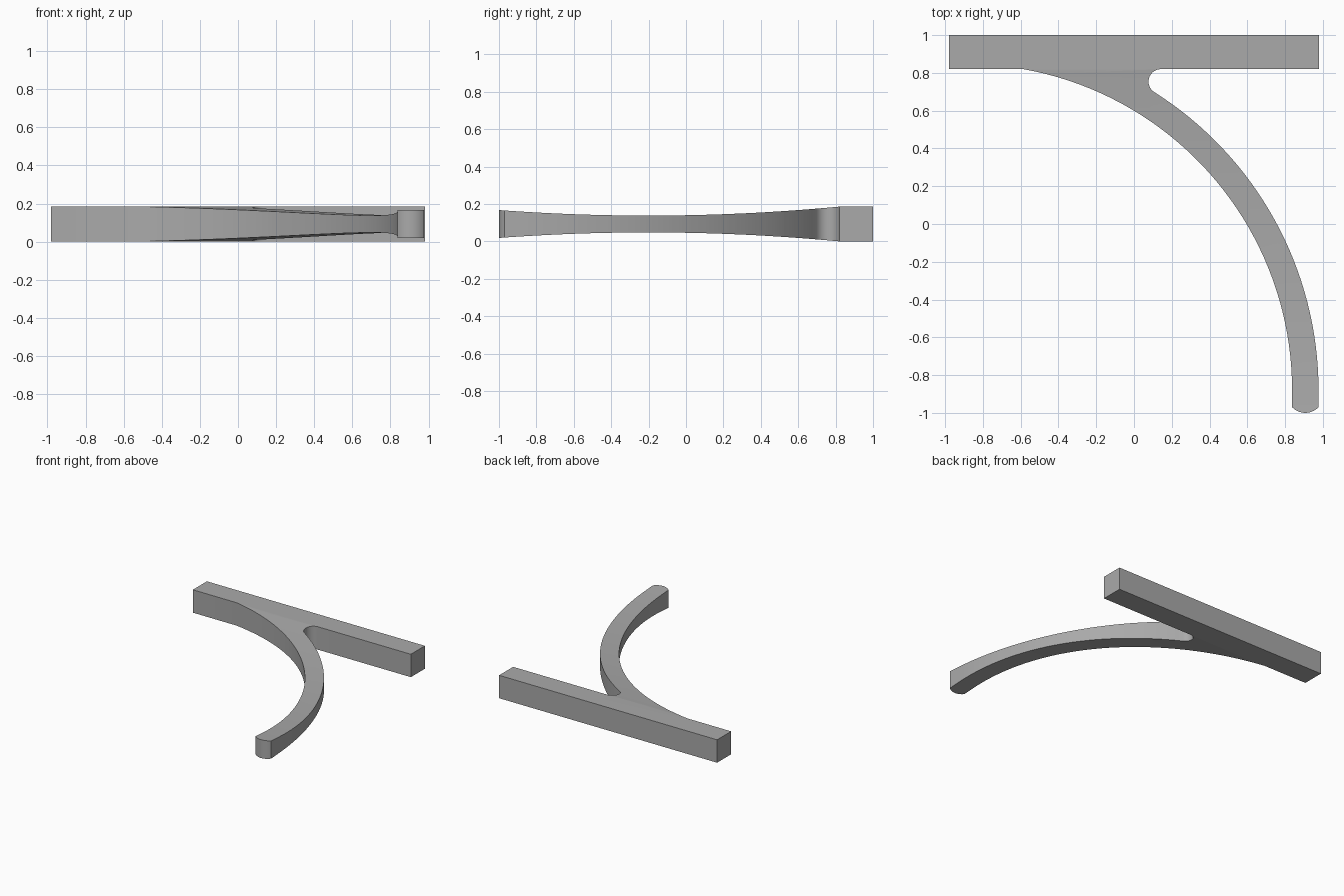
import bpy, bmesh
from math import sin, cos, pi, sqrt, acos, atan2, radians

cube = bpy.data.objects.get("Cube")
if cube:
    bpy.data.objects.remove(cube, do_unlink=True)

HEIGHT = 0.186          # thickness of the mounting bar
BAR_Y = 0.82            # front face of the bar
CX, CY = -0.89, -0.88   # centre of the arm's arcs
R_IN, R_OUT = 1.727, 1.867
R_FIL = 0.066           # fillet between arm and bar


def arc(cx, cy, r, a0, a1, n):
    return [(cx + r * cos(a0 + (a1 - a0) * i / n),
             cy + r * sin(a0 + (a1 - a0) * i / n)) for i in range(n + 1)]


# Outline of the curved arm
fil_y = BAR_Y - R_FIL
fil_x = CX + sqrt((R_OUT + R_FIL) ** 2 - (fil_y - CY) ** 2)
touch = atan2(fil_y - CY, fil_x - CX)
inner = arc(CX, CY, R_IN, pi - acos(-1) + atan2(BAR_Y - CY, sqrt(R_IN**2 - (BAR_Y - CY)**2)), 0, 40)
fillet = arc(fil_x, fil_y, R_FIL, pi + touch, pi / 2, 14)
outer = arc(CX, CY, R_OUT, 0, touch, 32)

# Rounded tip of the arm
x0, x1 = inner[-1][0], outer[0][0]
half, sag = (x1 - x0) / 2, 0.03
r_tip = (half ** 2 + sag ** 2) / (2 * sag)
spread = atan2(half, r_tip - sag)
tip = arc((x0 + x1) / 2, r_tip - 1, r_tip, -pi / 2 - spread, -pi / 2 + spread, 10)

# Bar and arm faces share the edge where they join
bm = bmesh.new()
arm = [bm.verts.new((x, y, 0)) for x, y in inner + tip + outer + fillet[1:]]
corners = [bm.verts.new((x, y, 0)) for x, y in
           ((0.98, BAR_Y), (0.98, 1), (-0.98, 1), (-0.98, BAR_Y))]
bm.faces.new(arm)
bm.faces.new([arm[0], arm[-1]] + corners)
ext = bmesh.ops.extrude_face_region(bm, geom=bm.faces[:], use_keep_orig=True)
for v in ext["geom"]:
    if isinstance(v, bmesh.types.BMVert):
        v.co.z = HEIGHT

# Cut rows along the arm, then pinch its thickness towards the middle
ROWS = 36
for i in range(ROWS):
    y = -0.96 + (BAR_Y + 0.96) * i / ROWS
    bmesh.ops.bisect_plane(bm, geom=bm.verts[:] + bm.edges[:] + bm.faces[:],
                           plane_co=(0, y, 0), plane_no=(0, 1, 0))
for v in bm.verts:
    if v.co.y < BAR_Y - 0.001:
        h = 0.045 + 0.048 * ((v.co.y + 0.2) / 1.02) ** 2
        v.co.z = HEIGHT / 2 + (h if v.co.z > HEIGHT / 2 else -h)
bmesh.ops.recalc_face_normals(bm, faces=bm.faces[:])

mesh = bpy.data.meshes.new("curved_bracket")
bm.to_mesh(mesh)
bm.free()
bracket = bpy.data.objects.new("curved_bracket", mesh)
bpy.context.collection.objects.link(bracket)

# Plain grey
grey = bpy.data.materials.new("plain_grey")
grey.use_nodes = True
grey.diffuse_color = (0.4, 0.4, 0.4, 1)
grey.node_tree.nodes["Principled BSDF"].inputs["Base Color"].default_value = (0.4, 0.4, 0.4, 1)
mesh.materials.append(grey)

bpy.context.view_layer.objects.active = bracket
bracket.select_set(True)
bpy.ops.object.shade_smooth_by_angle(angle=radians(30))
